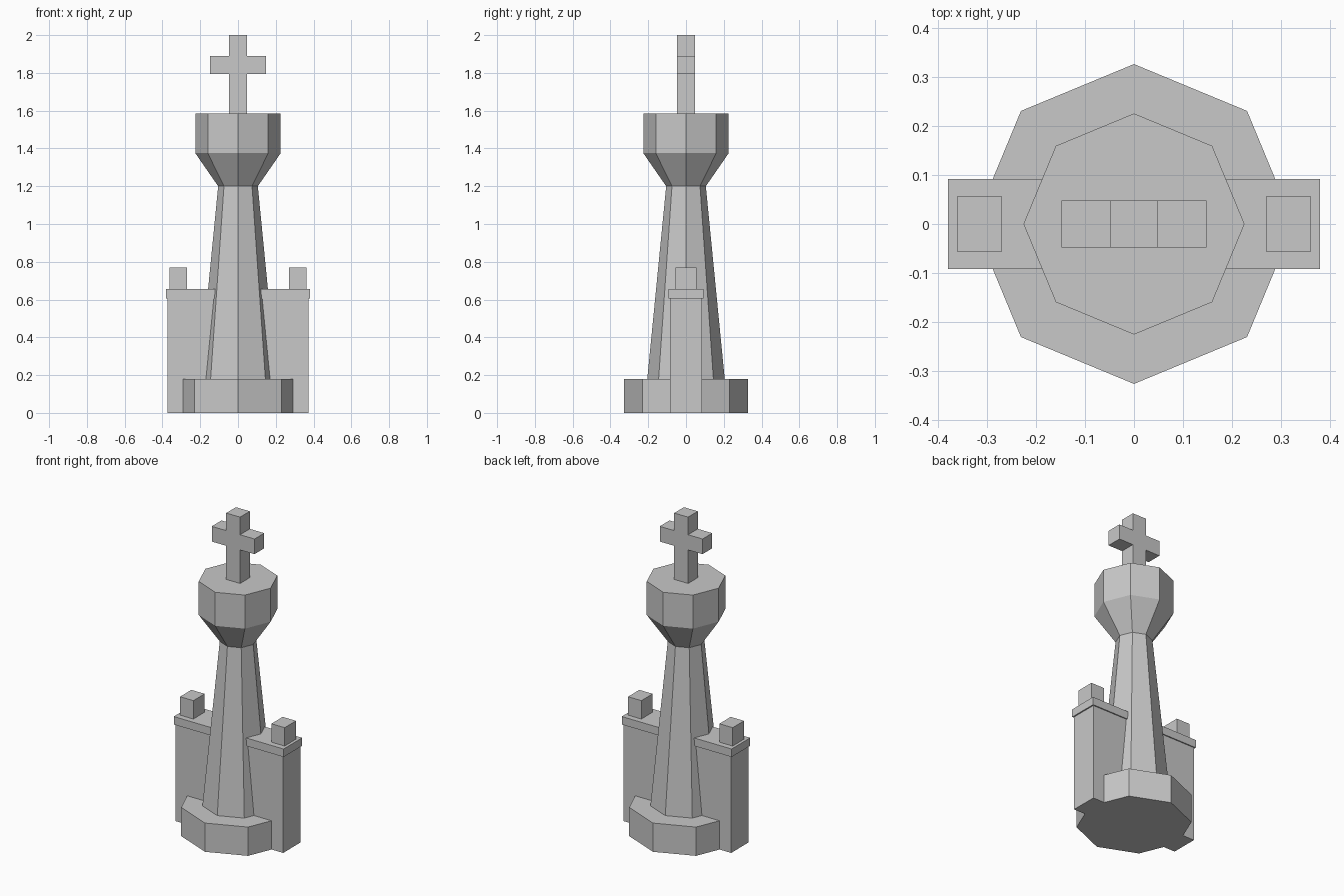
import bpy, bmesh, math

if "Cube" in bpy.data.objects:
    bpy.data.objects.remove(bpy.data.objects["Cube"])

stone = bpy.data.materials.new("light_grey_stone")
stone.diffuse_color = (0.58, 0.58, 0.58, 1.0)
stone.use_nodes = True
stone.node_tree.nodes["Principled BSDF"].inputs["Base Color"].default_value = stone.diffuse_color


def add_object(name, bm):
    bmesh.ops.recalc_face_normals(bm, faces=bm.faces[:])
    mesh = bpy.data.meshes.new(name)
    bm.to_mesh(mesh)
    bm.free()
    mesh.materials.append(stone)
    obj = bpy.data.objects.new(name, mesh)
    bpy.context.collection.objects.link(obj)
    return obj


def octagon_part(name, profile):
    """Closed eight-sided solid from (radius, z) rings, corners on the axes."""
    bm = bmesh.new()
    rings = [[bm.verts.new((r * math.cos(i * math.pi / 4),
                            r * math.sin(i * math.pi / 4), z)) for i in range(8)]
             for r, z in profile]
    for low, high in zip(rings, rings[1:]):
        for i in range(8):
            j = (i + 1) % 8
            bm.faces.new((low[i], low[j], high[j], high[i]))
    bm.faces.new(rings[0])
    bm.faces.new(rings[-1])
    return add_object(name, bm)


def prism(name, outline, half_depth):
    """Closed solid from an (x, z) outline extruded along y."""
    bm = bmesh.new()
    face = bm.faces.new([bm.verts.new((x, -half_depth, z)) for x, z in outline])
    out = bmesh.ops.extrude_face_region(bm, geom=[face])
    moved = [v for v in out["geom"] if isinstance(v, bmesh.types.BMVert)]
    bmesh.ops.translate(bm, verts=moved, vec=(0, 2 * half_depth, 0))
    return add_object(name, bm)


def block(name, x0, x1, half_depth, z0, z1):
    return prism(name, [(x0, z0), (x1, z0), (x1, z1), (x0, z1)], half_depth)


# Central tower
octagon_part("base_plinth", [(0.327, 0), (0.327, 0.18)])
octagon_part("tapered_shaft", [(0.205, 0.18), (0.105, 1.2)])
octagon_part("flared_head", [(0.105, 1.2), (0.226, 1.375), (0.226, 1.585)])

# Cross finial: right-hand outline, then the mirrored left-hand side
right = [(0.048, 1.585), (0.048, 1.795), (0.148, 1.795),
         (0.148, 1.89), (0.048, 1.89), (0.048, 2.0)]
prism("cross_finial", right + [(-x, z) for x, z in reversed(right)], 0.048)

# Side buttresses with caps and small pinnacle blocks
for side, s in (("left", -1), ("right", 1)):
    block(side + "_buttress", s * 0.05, s * 0.372, 0.085, 0, 0.605)
    block(side + "_buttress_cap", s * 0.05, s * 0.38, 0.092, 0.605, 0.655)
    block(side + "_pinnacle", s * 0.27, s * 0.362, 0.056, 0.655, 0.77)
